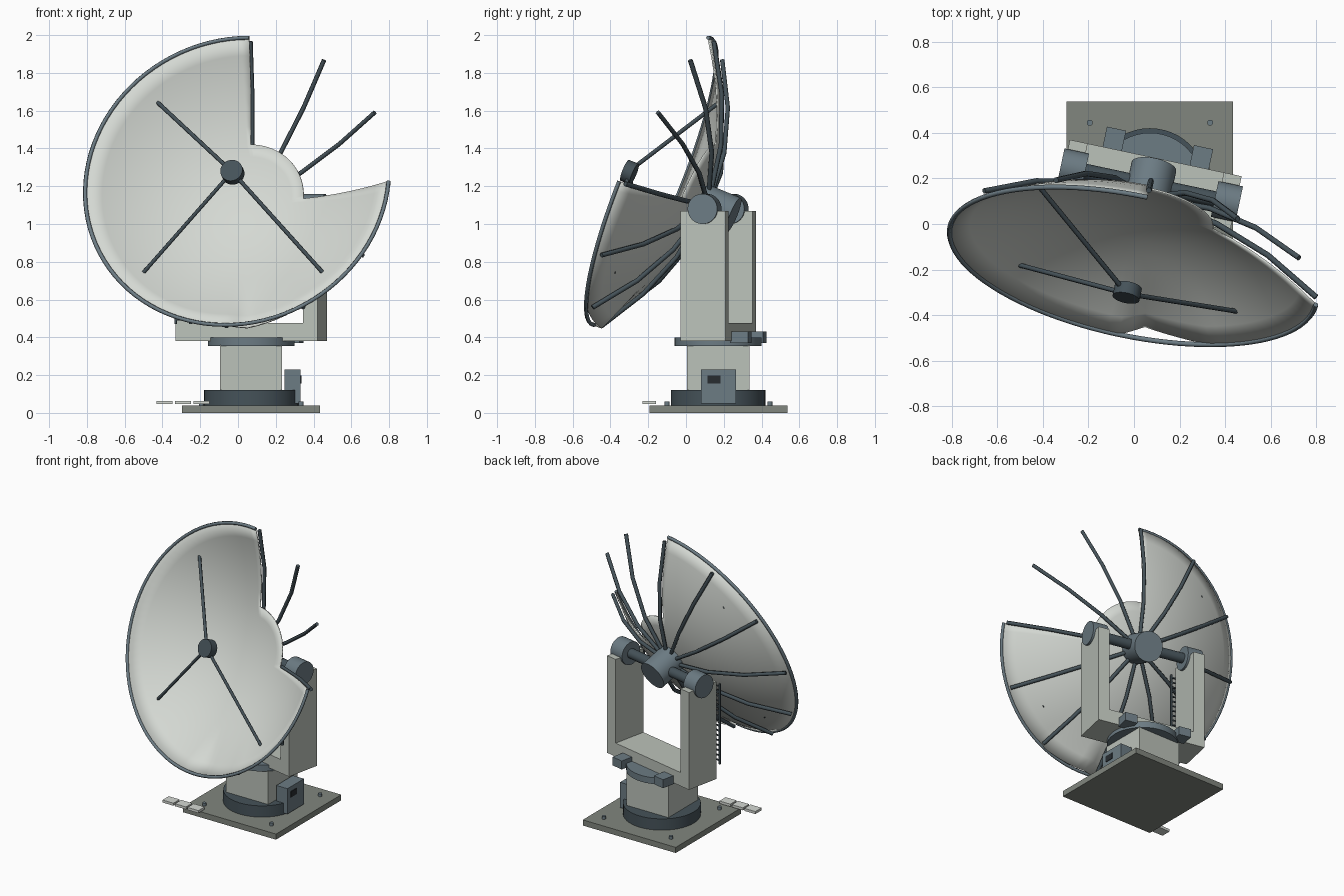
import bpy, bmesh, math
from mathutils import Matrix, Vector

if "Cube" in bpy.data.objects:
    bpy.data.objects.remove(bpy.data.objects["Cube"])

AZ, EL = math.radians(-12), math.radians(22)
PIVOT = Vector((0.07, 0.17, 1.08))
YOKE = Matrix.Translation((0.07, 0.17, 0)) @ Matrix.Rotation(AZ, 4, 'Z')
# dish frame: x right, y up the dish, z along the aiming axis
DISH = Matrix.Translation(PIVOT) @ Matrix.Rotation(AZ, 4, 'Z') @ Matrix.Rotation(math.radians(90) - EL, 4, 'X')
I = Matrix.Identity(4)


def material(name, r, g, b):
    m = bpy.data.materials.new(name)
    m.diffuse_color = (r, g, b, 1)
    m.use_nodes = True
    m.node_tree.nodes["Principled BSDF"].inputs["Base Color"].default_value = m.diffuse_color
    return m


PALE = material("pale_panel", 0.66, 0.69, 0.65)
STONE = material("grey_paint", 0.50, 0.54, 0.49)
PLATE = material("base_grey", 0.22, 0.24, 0.21)
BLUE = material("blue_grey", 0.15, 0.20, 0.23)
DARK = material("dark_steel", 0.06, 0.085, 0.10)
BLACK = material("black", 0.02, 0.025, 0.03)


def finish(name, bm, mat, matrix, smooth=False):
    bmesh.ops.recalc_face_normals(bm, faces=bm.faces)
    me = bpy.data.meshes.new(name)
    bm.to_mesh(me)
    bm.free()
    ob = bpy.data.objects.new(name, me)
    bpy.context.collection.objects.link(ob)
    ob.matrix_world = matrix
    me.materials.append(mat)
    if smooth:
        bpy.ops.object.select_all(action='DESELECT')
        ob.select_set(True)
        bpy.context.view_layer.objects.active = ob
        bpy.ops.object.shade_smooth_by_angle(angle=math.radians(35))
    return ob


def box(name, lo, hi, mat, matrix=I):
    bm = bmesh.new()
    bmesh.ops.create_cube(bm, size=1)
    for v in bm.verts:
        v.co = [lo[i] + (v.co[i] + 0.5) * (hi[i] - lo[i]) for i in range(3)]
    return finish(name, bm, mat, matrix)


def cylinder(name, p, q, r, mat, matrix=I, sides=40):
    p, q = Vector(p), Vector(q)
    rot = (q - p).to_track_quat('Z', 'Y').to_matrix().to_4x4()
    bm = bmesh.new()
    bmesh.ops.create_cone(bm, cap_ends=True, segments=sides, radius1=r, radius2=r, depth=(q - p).length,
                          matrix=Matrix.Translation((p + q) / 2) @ rot)
    return finish(name, bm, mat, matrix, True)


def tube(name, points, r, mat, matrix=I):
    cu = bpy.data.curves.new(name, 'CURVE')
    cu.dimensions = '3D'
    cu.bevel_depth, cu.bevel_resolution, cu.use_fill_caps = r, 1, True
    sp = cu.splines.new('POLY')
    sp.points.add(len(points) - 1)
    for pt, co in zip(sp.points, points):
        pt.co = (*co, 1)
    cu.materials.append(mat)
    ob = bpy.data.objects.new(name, cu)
    bpy.context.collection.objects.link(ob)
    ob.matrix_world = matrix
    return ob


# Base, pedestal and turntable
box("base_plate", (-0.296, -0.194, 0), (0.434, 0.538, 0.04), PLATE)
for i, (sx, sy) in enumerate([(-1, -1), (1, -1), (-1, 1), (1, 1)]):
    x, y = 0.07 + sx * 0.264, 0.172 + sy * 0.272
    cylinder(f"anchor_bolt_{i}", (x, y, 0.04), (x, y, 0.06), 0.013, BLUE, sides=12)
cylinder("base_ring", (0.07, 0.17, 0.04), (0.07, 0.17, 0.12), 0.25, DARK, sides=48)
box("pedestal", (-0.096, 0.005, 0.12), (0.234, 0.335, 0.36), STONE)
cylinder("turntable", (0.07, 0.17, 0.355), (0.07, 0.17, 0.40), 0.23, BLUE, sides=48)

# Control cabinet with dark window
box("control_cabinet", (0.245, 0.08, 0.05), (0.332, 0.265, 0.23), BLUE)
box("cabinet_window", (0.33, 0.115, 0.155), (0.336, 0.182, 0.197), BLACK)

# Cable covers running off the plate
for i in range(3):
    x = -0.432 + i * 0.098
    box(f"cable_cover_{i}", (x, -0.23, 0.046), (x + 0.086, -0.16, 0.064), PALE)

# Yoke, drive blocks, bearings and axle
box("yoke_bar", (-0.385, -0.122, 0.38), (0.385, 0.122, 0.476), STONE, YOKE)
for side, s in (("left", -1), ("right", 1)):
    a, b = sorted((s * 0.305, s * 0.385))
    box(f"yoke_arm_{side}", (a, -0.122, 0.476), (b, 0.122, 1.07), STONE, YOKE)
    box(f"drive_block_{side}", (s * 0.195 - 0.043, 0.115, 0.37), (s * 0.195 + 0.043, 0.212, 0.43), BLUE, YOKE)
    cylinder(f"bearing_{side}", (s * 0.29, 0, 1.08), (s * 0.40, 0, 1.08), 0.08, BLUE, YOKE)
cylinder("tilt_axle", (-0.3, 0, 1.08), (0.3, 0, 1.08), 0.034, DARK, YOKE, 20)

# Ladder on the front of the left arm
for i, x in enumerate((-0.375, -0.295)):
    box(f"ladder_rail_{i}", (x - 0.006, -0.166, 0.47), (x + 0.006, -0.154, 1.04), DARK, YOKE)
for i in range(16):
    z = 0.49 + i * 0.035
    box(f"ladder_rung_{i}", (-0.375, -0.164, z), (-0.295, -0.156, z + 0.008), DARK, YOKE)
for i, z in enumerate((0.5, 0.99)):
    box(f"ladder_bracket_{i}", (-0.345, -0.16, z), (-0.325, -0.12, z + 0.015), DARK, YOKE)

# Dish: paraboloid with three outer panels missing and one dented panel
R = 0.82


def depth(r):
    return 0.10 + r * r / 2.32


def polar(r, deg, d):
    t = math.radians(deg)
    return Vector((r * math.cos(t), r * math.sin(t), d))


def dent(deg, r):
    if r < 0.5 or not 270 < deg < 300:
        return 0
    k = (deg - 270) / 7.5 if deg < 277.5 else (300 - deg) / 22.5
    return 0.06 * k * ((r - 0.5) / (R - 0.5)) ** 1.5


rings = [0.06, 0.12, 0.18, 0.245, 0.31, 0.40, 0.49, 0.58, 0.66, 0.74, R]
STEP = 3.75
N = int(360 / STEP)
bm = bmesh.new()
grid = [[bm.verts.new(polar(r, j * STEP, depth(r) - dent(j * STEP, r))) for j in range(N)] for r in rings]
centre = bm.verts.new((0, 0, 0.10))
for j in range(N):
    k = (j + 1) % N
    bm.faces.new((centre, grid[0][j], grid[0][k]))
    for i in range(len(rings) - 1):
        if rings[i] < 0.31 or j * STEP >= 90:
            bm.faces.new((grid[i][j], grid[i + 1][j], grid[i + 1][k], grid[i][k]))
bmesh.ops.delete(bm, geom=[v for v in bm.verts if not v.link_faces], context='VERTS')
dish = finish("dish_panels", bm, PALE, DISH, True)
sol = dish.modifiers.new("thickness", 'SOLIDIFY')
sol.thickness, sol.offset = 0.008, 0

# Rim tube on the remaining three quarters
tube("dish_rim", [polar(R, 90 + 3.75 * i, depth(R)) for i in range(73)], 0.011, BLUE, DISH)

# Hub and twelve bent ribs behind the panels
cylinder("dish_hub", (0, 0, -0.09), (0, 0, 0.095), 0.10, BLUE, DISH)
for i in range(12):
    tube(f"dish_rib_{i}", [polar(r, i * 30, depth(r) - 0.032) for r in (0.07, 0.32, 0.57, 0.815)], 0.013, DARK, DISH)

# Feed with its three surviving struts
cylinder("feed_horn", (0, 0, 0.49), (0, 0, 0.545), 0.06, DARK, DISH, 32)
for i, deg in enumerate((135, 225, 315)):
    tube(f"feed_strut_{i}", [polar(0.03, deg, 0.515), polar(0.685, deg, depth(0.685))], 0.011, DARK, DISH)
